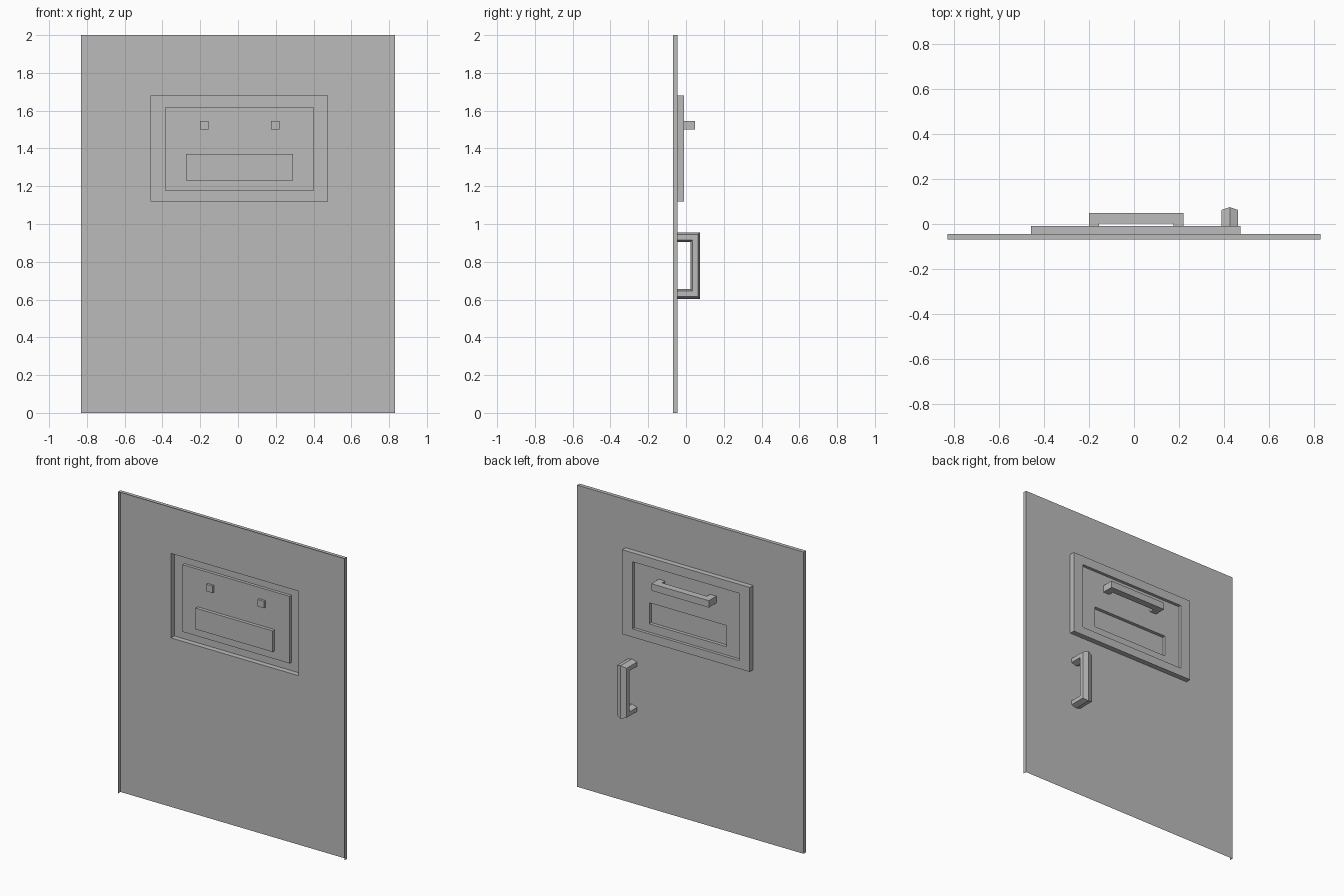
import bpy
import bmesh
from mathutils import Vector

cube = bpy.data.objects.get("Cube")
if cube:
    bpy.data.objects.remove(cube, do_unlink=True)

GREY = (0.5, 0.5, 0.5, 1.0)
metal = bpy.data.materials.new("grey metal")
metal.use_nodes = True
metal.diffuse_color = GREY
metal.node_tree.nodes["Principled BSDF"].inputs["Base Color"].default_value = GREY


def finish(bm, name):
    bmesh.ops.recalc_face_normals(bm, faces=bm.faces)
    mesh = bpy.data.meshes.new(name)
    bm.to_mesh(mesh)
    bm.free()
    mesh.materials.append(metal)
    obj = bpy.data.objects.new(name, mesh)
    bpy.context.collection.objects.link(obj)
    return obj


def ring(bm, rect, y):
    x0, x1, z0, z1 = rect
    return [bm.verts.new((x, y, z)) for x, z in ((x0, z0), (x1, z0), (x1, z1), (x0, z1))]


def bridge(bm, a, b, sides):
    n = len(a)
    for i in sides:
        j = (i + 1) % n
        bm.faces.new((a[i], a[j], b[j], b[i]))


# Pressed sheet: open folded rim on three sides, then nested raised and sunk panels
def build_sheet():
    door = (-0.83, 0.83, 0.0, 2.0)
    frame = (-0.46, 0.475, 1.12, 1.68)
    field = (-0.385, 0.4, 1.175, 1.62)
    plate = (-0.275, 0.29, 1.23, 1.37)
    steps = [(door, -0.045), (frame, -0.045), (frame, -0.01), (field, -0.01),
             (field, -0.03), (plate, -0.03), (plate, -0.052)]
    bm = bmesh.new()
    rim = ring(bm, door, -0.07)
    rings = [ring(bm, rect, y) for rect, y in steps]
    bridge(bm, rim, rings[0], (1, 2, 3))
    for a, b in zip(rings, rings[1:]):
        bridge(bm, a, b, range(4))
    bm.faces.new(rings[-1])
    finish(bm, "door_panel")


# U-shaped grip: a profile swept around two mitred corners, standing out along +y
def build_handle(name, profile, centre, along, across, half_length, foot_y, grip_y):
    along, across, out = Vector(along), Vector(across), Vector((0, 1, 0))
    bm = bmesh.new()
    loops = []
    for side, y, mitre in ((-1, foot_y, 0), (-1, grip_y, 1), (1, grip_y, 1), (1, foot_y, 0)):
        base = Vector(centre) + along * side * half_length + out * y
        shift = along * side + out * mitre
        loops.append([bm.verts.new(base + across * u + shift * v) for u, v in profile])
    for a, b in zip(loops, loops[1:]):
        bridge(bm, a, b, range(len(profile)))
    for end in (loops[0], loops[-1]):
        bm.faces.new(end)
    finish(bm, name)


build_sheet()

square = [(-0.023, -0.023), (0.023, -0.023), (0.023, 0.023), (-0.023, 0.023)]
build_handle("drawer_handle", square, (0.01, 0, 1.522), (1, 0, 0), (0, 0, 1),
             0.188, -0.045, 0.025)

hexagon = [(0, -0.026), (0.036, -0.014), (0.036, 0.014),
           (0, 0.026), (-0.036, 0.014), (-0.036, -0.014)]
build_handle("door_handle", hexagon, (0.427, 0, 0.78), (0, 0, 1), (1, 0, 0),
             0.15, -0.045, 0.049)
